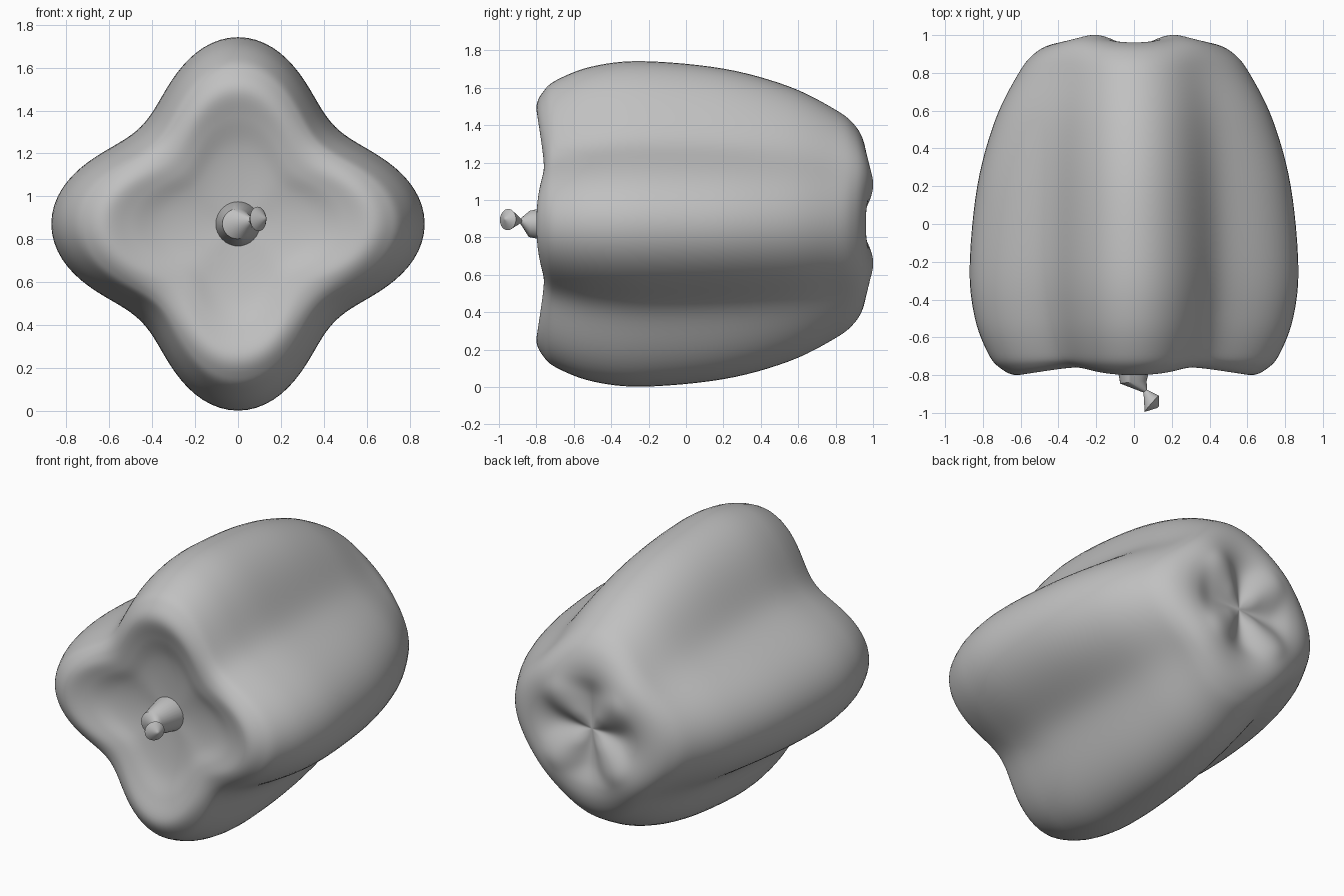
import bpy, bmesh, math
from mathutils import Vector

if "Cube" in bpy.data.objects:
    bpy.data.objects.remove(bpy.data.objects["Cube"])

CZ = 0.872   # height of the long axis
SEGS = 128   # steps around the body

skin = bpy.data.materials.new("plain grey")
skin.diffuse_color = (0.53, 0.53, 0.53, 1)
skin.use_nodes = True
skin.node_tree.nodes["Principled BSDF"].inputs["Base Color"].default_value = skin.diffuse_color


def smooth_path(pts, sub):
    """Catmull-Rom curve through 2D points."""
    p = [Vector(q) for q in pts]
    # mirrored end points keep the poles level
    p = [Vector((-p[1].x, p[1].y))] + p + [Vector((-p[-2].x, p[-2].y))]
    out = []
    for i in range(1, len(p) - 2):
        a, b, c, d = p[i - 1:i + 3]
        for k in range(sub):
            t = k / sub
            out.append(0.5 * (2 * b + (c - a) * t + (2 * a - 5 * b + 4 * c - d) * t * t
                              + (3 * b - a - 3 * c + d) * t ** 3))
    return out + [p[-2]]


def make_object(name, rings, angle):
    """Skin closed rings; a ring of one point becomes a pole."""
    bm = bmesh.new()
    rows = [[bm.verts.new(v) for v in ring] for ring in rings]
    for r0, r1 in zip(rows, rows[1:]):
        n = max(len(r0), len(r1))
        for j in range(n):
            k = (j + 1) % n
            quad = [r0[j % len(r0)], r0[k % len(r0)], r1[k % len(r1)], r1[j % len(r1)]]
            bm.faces.new(list(dict.fromkeys(quad)))
    bmesh.ops.recalc_face_normals(bm, faces=bm.faces)
    me = bpy.data.meshes.new(name)
    bm.to_mesh(me)
    bm.free()
    me.materials.append(skin)
    ob = bpy.data.objects.new(name, me)
    bpy.context.collection.objects.link(ob)
    bpy.ops.object.select_all(action='DESELECT')
    ob.select_set(True)
    bpy.context.view_layer.objects.active = ob
    bpy.ops.object.shade_smooth_by_angle(angle=math.radians(angle))
    return ob


# Body: lengthwise profiles (radius, y) along a lobe and along a groove
lobe = [(0, -.68), (.2, -.69), (.36, -.715), (.5, -.765), (.62, -.80), (.705, -.765),
        (.77, -.69), (.842, -.5), (.87, -.23), (.83, .2), (.735, .55), (.61, .8),
        (.53, .9), (.44, .95), (.34, .96), (.22, .93), (.1, .92), (0, .92)]
groove = [(0, -.68), (.15, -.69), (.26, -.71), (.355, -.745), (.44, -.76), (.51, -.74),
          (.555, -.68), (.61, -.5), (.64, -.23), (.625, .2), (.585, .55), (.52, .8),
          (.485, .9), (.44, .955), (.37, .987), (.28, 1.0), (.14, .965), (0, .92)]
rings = []
for a, b in zip(smooth_path(lobe, 6), smooth_path(groove, 6)):
    if a.x < 1e-5:
        rings.append([(0, a.y, CZ)])
        continue
    ring = []
    for j in range(SEGS):
        th = math.tau * j / SEGS
        q = b.lerp(a, (1 + math.cos(4 * th)) / 2)
        ring.append((q.x * math.cos(th), q.y, CZ + q.x * math.sin(th)))
    rings.append(ring)
make_object("lobed_body", rings, 60)

# Stem: tapered stub, thin neck and flared tip (centre, radius, axis direction)
stem = [((0, -.64, CZ), .106, (0, -1, 0)),
        ((0, -.68, CZ), .104, (0, -1, 0)),
        ((-.003, -.838, CZ), .07, (.1, -1, .03)),
        ((.06, -.885, CZ + .016), .012, (.6, -.8, .1)),
        ((.094, -.952, CZ + .023), .057, (.75, -.66, .05)),
        ((.128, -.968, CZ + .026), .008, (.75, -.66, .05))]
rings = []
for c, r, d in stem:
    d = Vector(d).normalized()
    u = Vector((0, 0, 1)).cross(d).normalized()
    v = d.cross(u)
    rings.append([Vector(c) + r * (math.cos(math.tau * j / 32) * u + math.sin(math.tau * j / 32) * v)
                  for j in range(32)])
rings.insert(0, [Vector(stem[0][0])])
rings.append([Vector((.13, -.969, CZ + .026))])
make_object("stem", rings, 30)
